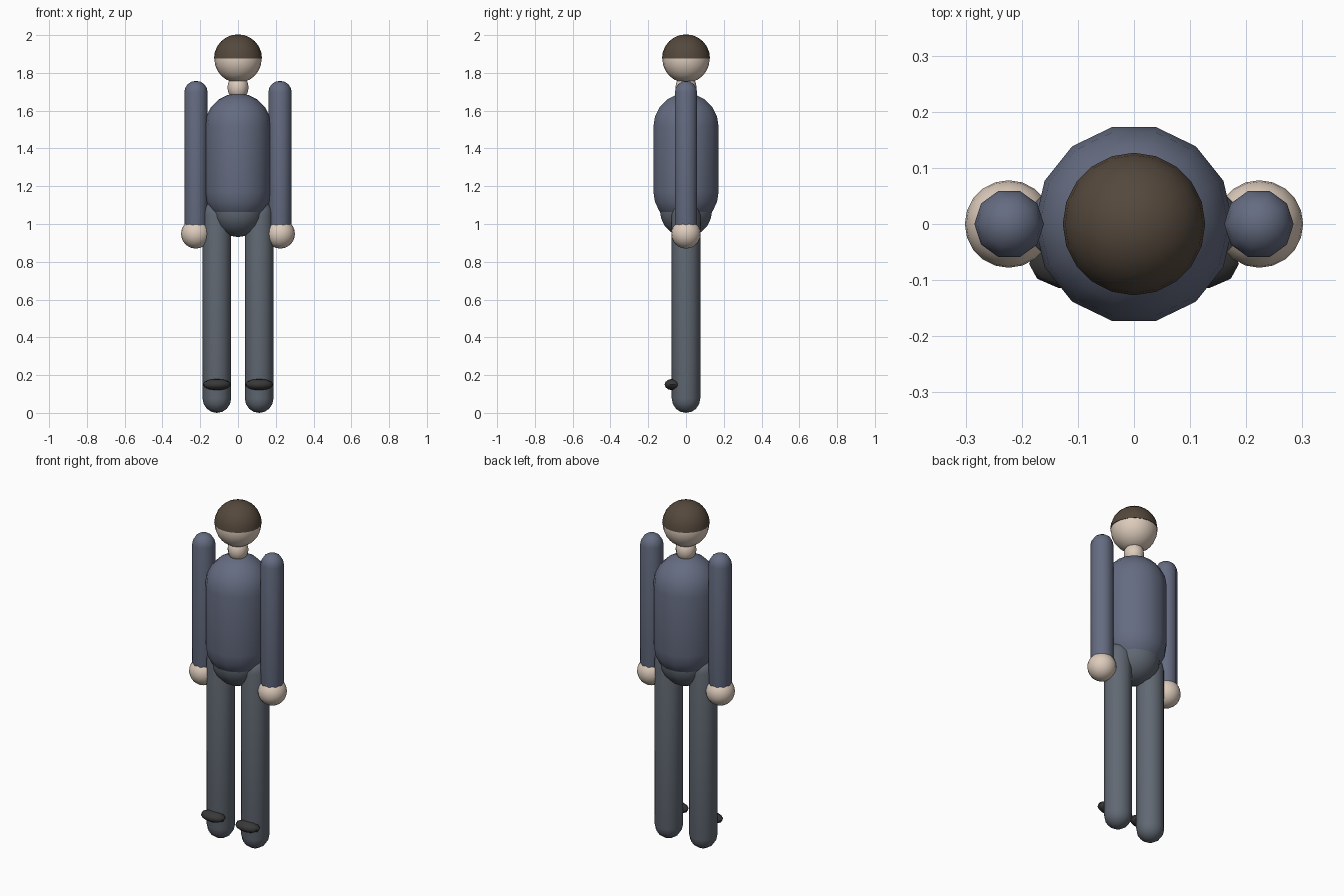
import bpy, bmesh
from math import sin, cos, pi, radians

if "Cube" in bpy.data.objects:
    bpy.data.objects.remove(bpy.data.objects["Cube"])


def material(name, rgb):
    m = bpy.data.materials.new(name)
    m.diffuse_color = (*rgb, 1)
    m.use_nodes = True
    m.node_tree.nodes["Principled BSDF"].inputs["Base Color"].default_value = m.diffuse_color
    return m


skin = material("skin", (0.72, 0.60, 0.50))
shirt = material("shirt_cloth", (0.13, 0.15, 0.22))
trouser = material("trouser_cloth", (0.12, 0.14, 0.17))
leather = material("shoe_leather", (0.04, 0.04, 0.04))
brown = material("hair_brown", (0.09, 0.065, 0.045))


def lathe(name, profile, sides, loc, mat, scale=(1, 1, 1)):
    """Revolve (radius, z) points about z; zero radius makes a pole."""
    bm = bmesh.new()
    rings = []
    for r, z in profile:
        n = 1 if r < 1e-6 else sides
        rings.append([bm.verts.new((r * cos(2 * pi * i / sides) * scale[0],
                                    r * sin(2 * pi * i / sides) * scale[1],
                                    z * scale[2])) for i in range(n)])
    for a, b in zip(rings, rings[1:]):
        for i in range(sides):
            j = (i + 1) % sides
            quad = [a[i % len(a)], a[j % len(a)], b[j % len(b)], b[i % len(b)]]
            bm.faces.new(list(dict.fromkeys(quad)))
    bmesh.ops.recalc_face_normals(bm, faces=bm.faces)
    me = bpy.data.meshes.new(name)
    bm.to_mesh(me)
    bm.free()
    me.materials.append(mat)
    ob = bpy.data.objects.new(name, me)
    ob.location = loc
    bpy.context.collection.objects.link(ob)
    bpy.ops.object.select_all(action='DESELECT')
    ob.select_set(True)
    bpy.context.view_layer.objects.active = ob
    bpy.ops.object.shade_smooth_by_angle(angle=radians(60))
    return ob


def dome(r, steps, z=0):
    """Quarter arc from equator to upper pole."""
    return [(r * cos(pi / 2 * k / steps), z + r * sin(pi / 2 * k / steps))
            for k in range(steps + 1)]


def capsule(name, r, z0, z1, sides, steps, x, mat):
    """Upright capsule spanning z0 to z1, domes included."""
    half = (z1 - z0) / 2
    top = dome(r, steps, half - r)
    prof = [(a, -z) for a, z in reversed(top)] + top
    return lathe(name, prof, sides, (x, 0, (z0 + z1) / 2), mat)


def ball(name, r, sides, steps, loc, mat, scale=(1, 1, 1)):
    top = dome(r, steps)
    prof = [(a, -z) for a, z in reversed(top)] + top[1:]
    return lathe(name, prof, sides, loc, mat, scale)


# Head, hair cap and neck
ball("head", 0.125, 20, 6, (0, 0, 1.873), skin)
lathe("hair", [(0, 0)] + dome(0.127, 6), 20, (0, 0, 1.873 + 0.004), brown)
capsule("neck", 0.055, 1.66, 1.785, 12, 4, 0, skin)

# Torso and pelvis
capsule("torso", 0.177, 0.993, 1.692, 14, 5, 0, shirt)
ball("pelvis", 0.142, 14, 5, (0, 0, 1.073), trouser)

# Paired limbs
for side, s in (("left", 1), ("right", -1)):
    capsule(side + "_arm", 0.062, 0.93, 1.758, 10, 4, s * 0.2225, shirt)
    ball(side + "_hand", 0.078, 20, 6, (s * 0.2235, 0, 0.948), skin)
    capsule(side + "_leg", 0.0755, 0.0, 1.125, 12, 4, s * 0.112, trouser)
    ball(side + "_shoe", 1, 10, 3, (s * 0.112, -0.071, 0.15), leather,
         (0.075, 0.045, 0.03))
